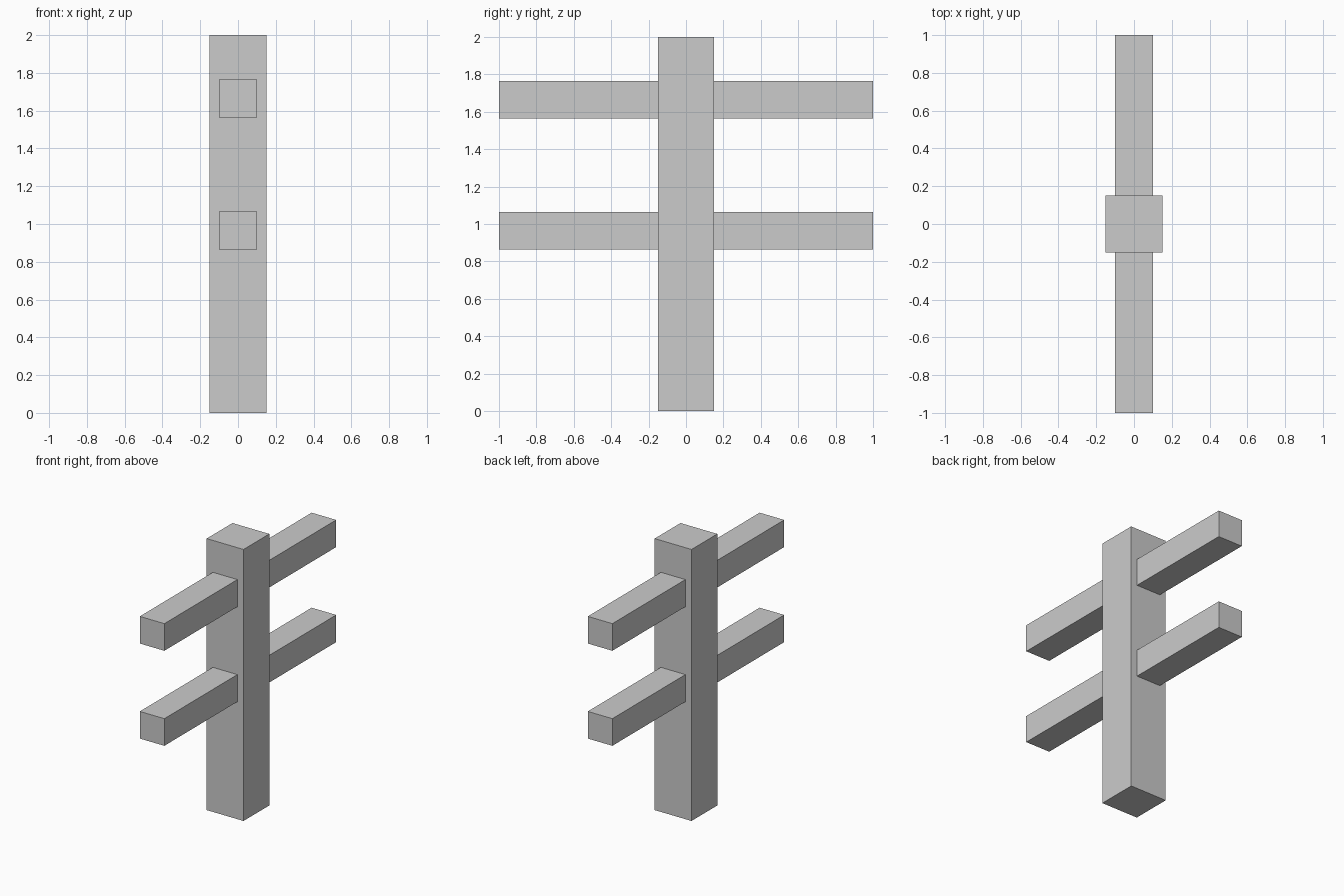
import bpy

if "Cube" in bpy.data.objects:
    bpy.data.objects.remove(bpy.data.objects["Cube"])


def box(name, size, centre):
    """Add a box with applied dimensions."""
    bpy.ops.mesh.primitive_cube_add(size=1, location=centre)
    obj = bpy.context.object
    obj.name = name
    obj.scale = size
    bpy.ops.object.transform_apply(location=False, rotation=False, scale=True)
    return obj


# Upright post
box("post", (0.3, 0.3, 2.0), (0, 0, 1.0))

# Crossbars running front to back through the post
for name, z in (("lower_crossbar", 0.965), ("upper_crossbar", 1.665)):
    box(name, (0.2, 2.0, 0.2), (0, 0, z))
